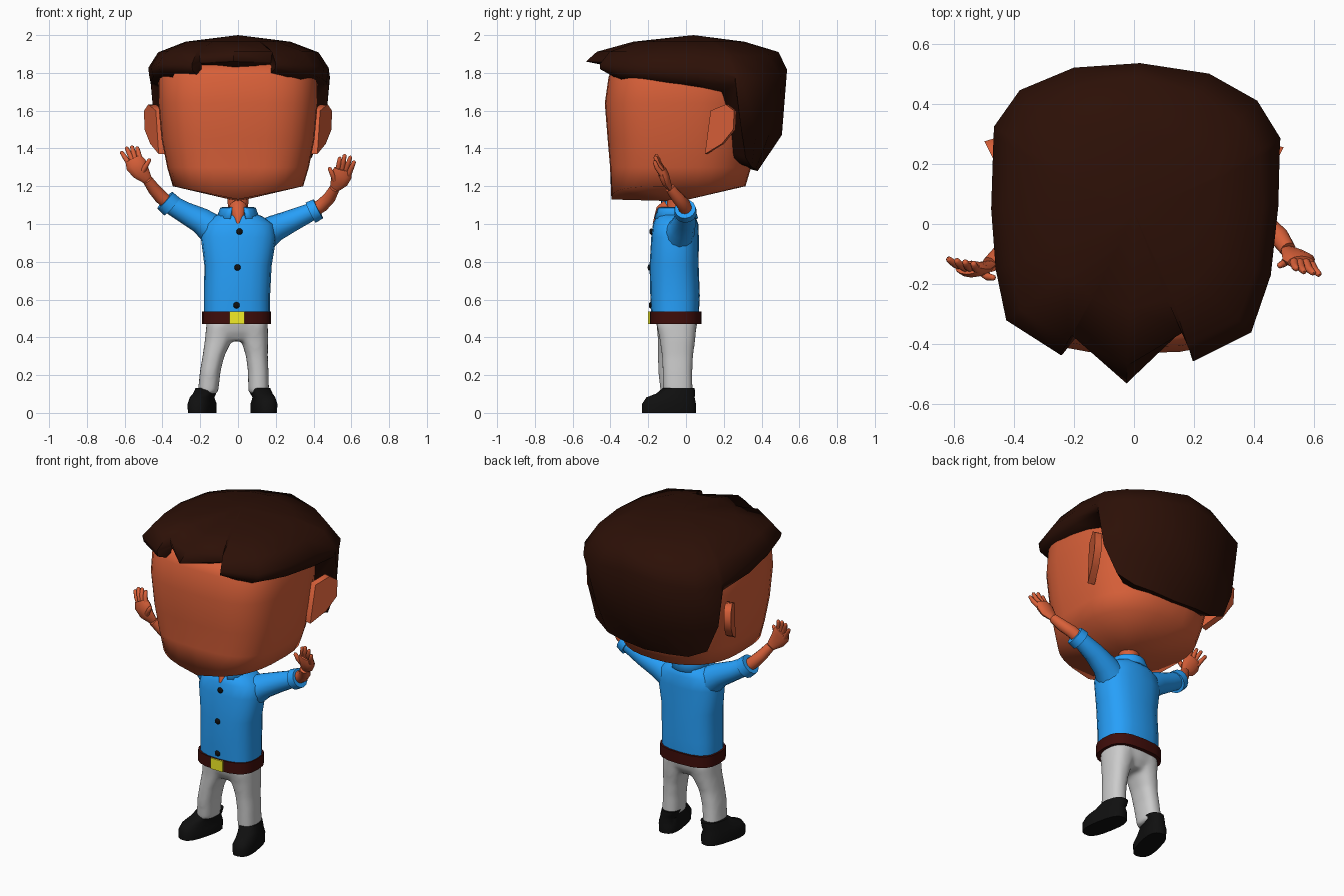
import bpy, bmesh, math
from mathutils import Vector as V

if "Cube" in bpy.data.objects:
    bpy.data.objects.remove(bpy.data.objects["Cube"])

def mat(name, r, g, b):
    m = bpy.data.materials.new(name)
    m.diffuse_color = (r, g, b, 1)
    m.use_nodes = True
    m.node_tree.nodes["Principled BSDF"].inputs["Base Color"].default_value = m.diffuse_color
    return m

SKIN = mat("skin", .68, .115, .04)
BLUE = mat("blue", .02, .35, .95)
HAIR = mat("dark_brown", .025, .005, .002)
BELT = mat("leather", .05, .004, .003)
GOLD = mat("yellow", .9, .85, .02)
BLACK = mat("black", .005, .005, .005)

def build(name, lofts, material=None, angle=40, closed=True):
    """One object from lofts; each loft is a list of rings, a 1-point ring is a pole."""
    bm = bmesh.new()
    for rings in lofts:
        vs = [[bm.verts.new(p) for p in r] for r in rings]
        for a, b in zip(vs, vs[1:]):
            n = max(len(a), len(b))
            for i in range(n if closed else n - 1):
                j = (i + 1) % n
                q = [a[i % len(a)], a[j % len(a)], b[j % len(b)], b[i % len(b)]]
                bm.faces.new(list(dict.fromkeys(q)))
        if closed:
            for r in (vs[0], vs[-1]):
                if len(r) > 2:
                    bm.faces.new(r)
    bmesh.ops.recalc_face_normals(bm, faces=bm.faces)
    me = bpy.data.meshes.new(name)
    bm.to_mesh(me)
    bm.free()
    ob = bpy.data.objects.new(name, me)
    bpy.context.collection.objects.link(ob)
    if material:
        me.materials.append(material)
    bpy.ops.object.select_all(action='DESELECT')
    ob.select_set(True)
    bpy.context.view_layer.objects.active = ob
    bpy.ops.object.shade_smooth_by_angle(angle=math.radians(angle))
    return ob

def oval(cx, cy, z, rx, ry, n=2.4, rot=0, seg=20):
    """Horizontal superellipse ring."""
    out = []
    for i in range(seg):
        t = 2 * math.pi * i / seg
        c, s = math.cos(t), math.sin(t)
        x = rx * math.copysign(abs(c) ** (2 / n), c)
        y = ry * math.copysign(abs(s) ** (2 / n), s)
        out.append(V((cx + x * math.cos(rot) - y * math.sin(rot),
                      cy + x * math.sin(rot) + y * math.cos(rot), z)))
    return out

def tube(pts, radii, flat=1, seg=10):
    """Round tube along points; flat squashes it in the front-back direction."""
    pts = [V(p) for p in pts]
    rings = []
    for i, (p, r) in enumerate(zip(pts, radii)):
        t = (pts[min(i + 1, len(pts) - 1)] - pts[max(i - 1, 0)]).normalized()
        u = V((0, 1, 0)).cross(t).normalized()
        w = t.cross(u)
        rings.append([p + r * (u * math.cos(a) + w * flat * math.sin(a))
                      for a in (2 * math.pi * k / seg for k in range(seg))])
    return rings

# Head: boxy stack with a pointed jaw ridge
head = []
for z, hx, y0, y1 in ((1.20, .345, -.395, .315), (1.3, .375, -.402, .345), (1.45, .405, -.415, .38),
                      (1.64, .422, -.43, .41), (1.78, .42, -.41, .44), (1.84, .39, -.38, .42)):
    cy = -.03
    front, back = oval(0, cy, z, hx, cy - y0, 3.2, seg=32), oval(0, cy, z, hx, y1 - cy, 2.4, seg=32)
    ring = [b if b.y >= cy else f for f, b in zip(front, back)]
    if z == 1.20:
        for p in ring:
            if p.y < 0:
                p.z -= .07 * (1 - abs(p.x) / hx) * min(1, -p.y / .3)
    head.append(ring)
build("head", [[[(0, -.03, 1.12)]] + head + [[(0, 0, 1.88)]]], SKIN, 100)

# Ears: thin flared fins
EAR = ((.13, 1.60), (.21, 1.633), (.255, 1.60), (.25, 1.5), (.19, 1.425), (.10, 1.37))
for s, side in ((-1, "left"), (1, "right")):
    tilt = .02 if s < 0 else 0
    outer = [(s * (.42 + (y - .1) * .5), y + tilt, z) for y, z in EAR]
    inner = [(s * (.38 + (y - .1) * .5), y + tilt + .012, z) for y, z in EAR]
    build(side + "_ear", [[inner, outer]], SKIN, 70)

# Hair: outline seen from above, with the height of the lower rim at each point
OUTLINE = ((-.025, -.53, 1.86), (.175, -.34, 1.85), (.2, -.455, 1.82), (.39, -.36, 1.79),
           (.455, -.17, 1.77), (.48, .06, 1.75), (.485, .26, 1.735), (.487, .285, 1.35),
           (.41, .41, 1.3), (.25, .5, 1.29), (.02, .535, 1.28), (-.2, .52, 1.29),
           (-.38, .445, 1.3), (-.465, .325, 1.35), (-.467, .295, 1.735), (-.475, .05, 1.75),
           (-.46, -.15, 1.78), (-.425, -.32, 1.81), (-.245, -.435, 1.81), (-.2, -.36, 1.85))
crown, top, side, low, rim, inner = [], [], [], [], [], []
for i, (x, y, z) in enumerate(OUTLINE):
    back, notch = z < 1.5, i in (1, 19)
    corner = max(0, min(1, abs(x * y) * 6)) if y > 0 else 0   # rounder at the rear corners
    d = V((x, y, 0)).normalized() * (.31 if y > .2 else .28)
    crown.append((d.x, d.y, 1.965))
    k = 1.03 if notch else .92 - .07 * corner if y > .2 else .89
    top.append((x * k, y * k, 1.912 - .022 * corner))
    side.append((x, y, 1.82 - .05 * corner if back else 1.86 + (z - 1.86) * (.6 if y > .2 else .3)))
    zl = 1.86 + (z - 1.86) * .67
    if back:
        edge = i in (7, 13)
        low.append((x * (.95 if edge else .86), .3 + (y - .3) * (.9 - .25 * corner), zl))
        rim.append((x * (.8 if edge else .7), .32 + (y - .3) * .25, z))
        inner.append((x * .5, .2, z + .05))
    else:
        low.append((x * .99, y, zl))
        rim.append((x * .975, y, z))
        inner.append((x * .78, -.33 if y < -.3 else y * .7, z - (.02 if notch else .04)))
build("hair", [[[(0, .04, 2.0)], crown, top, side, low, rim, inner, [(0, 0, 1.8)]]], HAIR, 60)

# Neck and open throat
build("neck", [tube([(0, -.05, 1.0), (0, -.05, 1.08), (0, -.04, 1.17)], [.06, .052, .06], seg=14),
               tube([(0, -.09, 1.085), (0, -.125, 1.06), (0, -.172, 1.0)], [.05, .045, .006])], SKIN)

# Shirt body, sleeves, rolled cuffs, collar
build("shirt", [[oval(-.005, -.058, .52, .174, .126, 2.7), oval(-.005, -.058, .62, .175, .131, 2.6),
                 oval(0, -.063, .78, .178, .13, 2.5), oval(.003, -.058, .93, .2, .126, 2.5),
                 oval(.003, -.055, 1.0, .185, .12, 2.4), oval(0, -.055, 1.04, .13, .105, 2.2),
                 oval(0, -.055, 1.06, .08, .08, 2)]], BLUE)
build("sleeves", [tube([(-.12, -.05, .96), (-.2, -.05, 1.02), (-.29, -.06, 1.065), (-.375, -.07, 1.115)],
                       [.085, .068, .056, .05], seg=14),
                  tube([(.12, -.045, .93), (.2, -.02, .98), (.29, -.005, 1.02), (.4, 0, 1.07)],
                       [.088, .07, .058, .046], seg=14)], BLUE)
build("cuffs", [tube([(-.35, -.067, 1.092), (-.387, -.073, 1.125)], [.062, .06], seg=14),
                tube([(.385, -.002, 1.06), (.425, -.005, 1.08)], [.06, .056], seg=14)], BLUE)
arc = [math.radians(a) for a in range(-70, 251, 16)]
collar = build("collar", [[[(.08 * math.cos(a), -.055 + .085 * math.sin(a), 1.09) for a in arc],
                           [(.095 * math.cos(a), -.055 + .1 * math.sin(a), 1.085) for a in arc],
                           [((.115 + .01 * (math.sin(a) < -.5)) * math.cos(a), -.055 + .12 * math.sin(a),
                             1.03) for a in arc]]], BLUE, closed=False)
collar.modifiers.new("thickness", 'SOLIDIFY').thickness = .01

# Buttons
for i, (x, y, z) in enumerate(((.008, -.184, .96), (-.003, -.193, .77), (-.008, -.187, .57))):
    bpy.ops.mesh.primitive_uv_sphere_add(segments=12, ring_count=8, radius=.017, location=(x, y, z))
    b = bpy.context.object
    b.name = "button_%d" % (i + 1)
    b.scale.y = .6
    b.data.materials.append(BLACK)
    bpy.ops.object.shade_smooth_by_angle()

# Belt and buckle
build("belt", [[oval(-.008, -.056, z, .183, .137, 2.8) for z in (.47, .538)]], BELT)
bpy.ops.mesh.primitive_cube_add(size=1, location=(-.006, -.186, .504))
bpy.context.object.name = "buckle"
bpy.context.object.dimensions = (.08, .028, .066)
bpy.context.object.data.materials.append(GOLD)

# Trousers: hips and two legs, fused and softened
trousers = build("trousers", [
    [oval(-.005, -.05, .38, .07, .07), oval(-.005, -.048, .43, .148, .1), oval(-.005, -.05, .5, .168, .115)],
    [oval(-.16, -.055, .1, .054, .08), oval(-.147, -.065, .22, .055, .083), oval(-.13, -.065, .3, .058, .085),
     oval(-.102, -.055, .39, .073, .095), oval(-.085, -.05, .47, .083, .107)],
    [oval(.11, -.043, .1, .055, .078), oval(.107, -.045, .22, .055, .079), oval(.1, -.045, .3, .058, .083),
     oval(.087, -.045, .39, .073, .095), oval(.075, -.05, .47, .083, .107)]])
fuse = trousers.modifiers.new("fuse", 'REMESH')
fuse.mode, fuse.voxel_size, fuse.use_smooth_shade = 'VOXEL', .011, True
trousers.modifiers.new("soften", 'SMOOTH').iterations = 12

# Shoes, toes turned out
for x, ax, rot, name in ((-.19, -.165, -.25, "left_shoe"), (.137, .112, .18, "right_shoe")):
    build(name, [[oval(x, -.09, .003, .062, .144, 2.7, rot), oval(x, -.09, .05, .064, .145, 2.7, rot),
                  oval(x, -.082, .085, .054, .13, 2.5, rot), oval((x + ax) / 2, -.055, .105, .055, .105, 2.4, rot),
                  oval(ax, -.038, .135, .056, .085, 2.3, rot)]], BLACK, 45).location.z = -.003

# Forearms with open hands: arm path, then finger root and tip pairs
def arm(name, path, fingers):
    parts = [tube(path[:4], [.036, .036, .033, .027], seg=12),
             tube(path[3:], [.027, .048, .056, .045], .5, 12)]
    for root, tip in fingers:
        a, b = V(root), V(tip)
        parts.append(tube([a, a.lerp(b, .5) + V((0, -.006, 0)), a.lerp(b, .93), b], [.015, .013, .01, .004], seg=8))
    build(name, parts, SKIN, 50)

arm("left_arm", [(-.36, -.07, 1.1), (-.41, -.085, 1.145), (-.445, -.105, 1.185), (-.48, -.135, 1.235),
                 (-.515, -.15, 1.275), (-.54, -.15, 1.315), (-.555, -.145, 1.345)],
    [((-.57, -.14, 1.31), (-.62, -.115, 1.385)), ((-.56, -.145, 1.34), (-.592, -.12, 1.408)),
     ((-.545, -.145, 1.345), (-.563, -.125, 1.415)), ((-.52, -.15, 1.345), (-.535, -.13, 1.41)),
     ((-.505, -.16, 1.28), (-.465, -.18, 1.345))])
arm("right_arm", [(.39, 0, 1.065), (.445, -.01, 1.1), (.485, -.045, 1.14), (.512, -.085, 1.19),
                  (.535, -.105, 1.225), (.548, -.118, 1.26), (.555, -.128, 1.29)],
    [((.585, -.125, 1.26), (.617, -.17, 1.335)), ((.57, -.125, 1.28), (.597, -.165, 1.36)),
     ((.55, -.125, 1.285), (.566, -.16, 1.37)), ((.53, -.12, 1.285), (.54, -.15, 1.355)),
     ((.515, -.11, 1.23), (.482, -.14, 1.3))])
